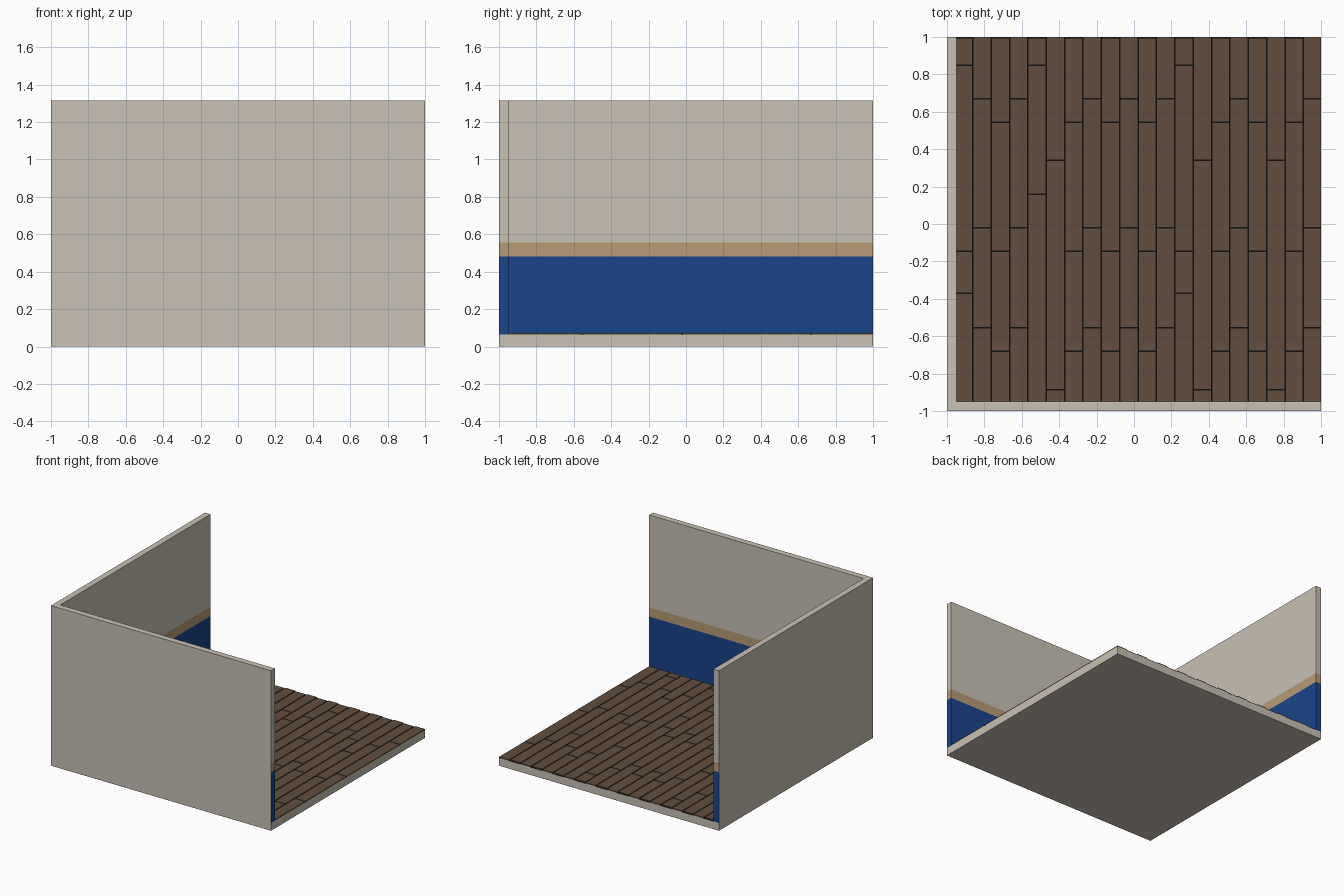
import bpy, bmesh

if "Cube" in bpy.data.objects:
    bpy.data.objects.remove(bpy.data.objects["Cube"])


def material(name, rgb):
    m = bpy.data.materials.new(name)
    m.diffuse_color = (*rgb, 1)
    m.use_nodes = True
    m.node_tree.nodes["Principled BSDF"].inputs["Base Color"].default_value = m.diffuse_color
    return m


PLASTER = material("plaster", (0.578, 0.533, 0.462))
BLUE = material("blue_paint", (0.0097, 0.058, 0.254))
TAN = material("tan_stripe", (0.479, 0.328, 0.181))
WOOD = material("dark_wood", (0.122, 0.076, 0.048))
GAP = material("gap_black", (0.006, 0.005, 0.004))

FLOOR, RAIL, STRIPE, TOP, INNER = 0.064, 0.48, 0.556, 1.315, -0.95


def make_object(name, bm, materials):
    bmesh.ops.recalc_face_normals(bm, faces=bm.faces)
    me = bpy.data.meshes.new(name)
    bm.to_mesh(me)
    bm.free()
    for m in materials:
        me.materials.append(m)
    ob = bpy.data.objects.new(name, me)
    bpy.context.collection.objects.link(ob)
    return ob


# Room shell: slab and L-shaped wall in one watertight mesh, painted in bands inside
bm = bmesh.new()
plan = [(-1, 1), (-1, -1), (1, -1), (1, INNER), (INNER, INNER), (INNER, 1)]
rings = [[bm.verts.new((x, y, z)) for x, y in plan] for z in (FLOOR, RAIL, STRIPE, TOP)]
for band, (lo, hi) in enumerate(zip(rings, rings[1:])):
    for i in range(6):
        j = (i + 1) % 6
        f = bm.faces.new((lo[i], lo[j], hi[j], hi[i]))
        f.material_index = 0 if i < 2 else (1, 2, 0)[band]  # outside stays plain
t = rings[-1]
bm.faces.new((t[0], t[1], t[4], t[5]))
bm.faces.new((t[1], t[2], t[3], t[4]))
b = rings[0]
corner = bm.verts.new((1, 1, FLOOR))
base = [bm.verts.new((x, y, 0)) for x, y in ((-1, 1), (-1, -1), (1, -1), (1, 1))]
bm.faces.new((b[3], corner, b[5], b[4])).material_index = 3
bm.faces.new(base)
bm.faces.new((base[0], base[1], b[1], b[0]))
bm.faces.new((base[1], base[2], b[2], b[1]))
bm.faces.new((base[2], base[3], corner, b[3], b[2]))
bm.faces.new((base[3], base[0], b[0], b[5], corner))
make_object("room_shell", bm, [PLASTER, BLUE, TAN, GAP])

# Floor boards: columns running front to back with staggered joints
JOINTS = {
    "a": (-0.37, -0.145, 0.85),
    "b": (-0.555, -0.02, 0.67),
    "c": (-0.68, -0.145, 0.545),
    "d": (0.16, 0.85),
    "e": (-0.885, 0.34),
}
PATTERN = "abcbdecbcbcbaecbcecb"
FIRST, STEP, HALF_GAP, THICK = -0.862, 0.0982, 0.004, 0.008

bm = bmesh.new()
for col, key in enumerate(PATTERN):
    x0 = INNER if col == 0 else FIRST + (col - 1) * STEP + HALF_GAP
    x1 = min(1, FIRST + col * STEP - HALF_GAP)
    if col == len(PATTERN) - 1:
        x1 = 1
    end = 0.992 if col % 2 == 0 else 1
    cuts = [INNER - HALF_GAP, *JOINTS[key], end + HALF_GAP]
    for c0, c1 in zip(cuts, cuts[1:]):
        y0, y1 = c0 + HALF_GAP, c1 - HALF_GAP
        cube = bmesh.ops.create_cube(bm, size=1)["verts"]
        bmesh.ops.scale(bm, vec=(x1 - x0, y1 - y0, THICK), verts=cube)
        bmesh.ops.translate(
            bm, vec=((x0 + x1) / 2, (y0 + y1) / 2, FLOOR + THICK / 2), verts=cube)
make_object("floor_boards", bm, [WOOD])
